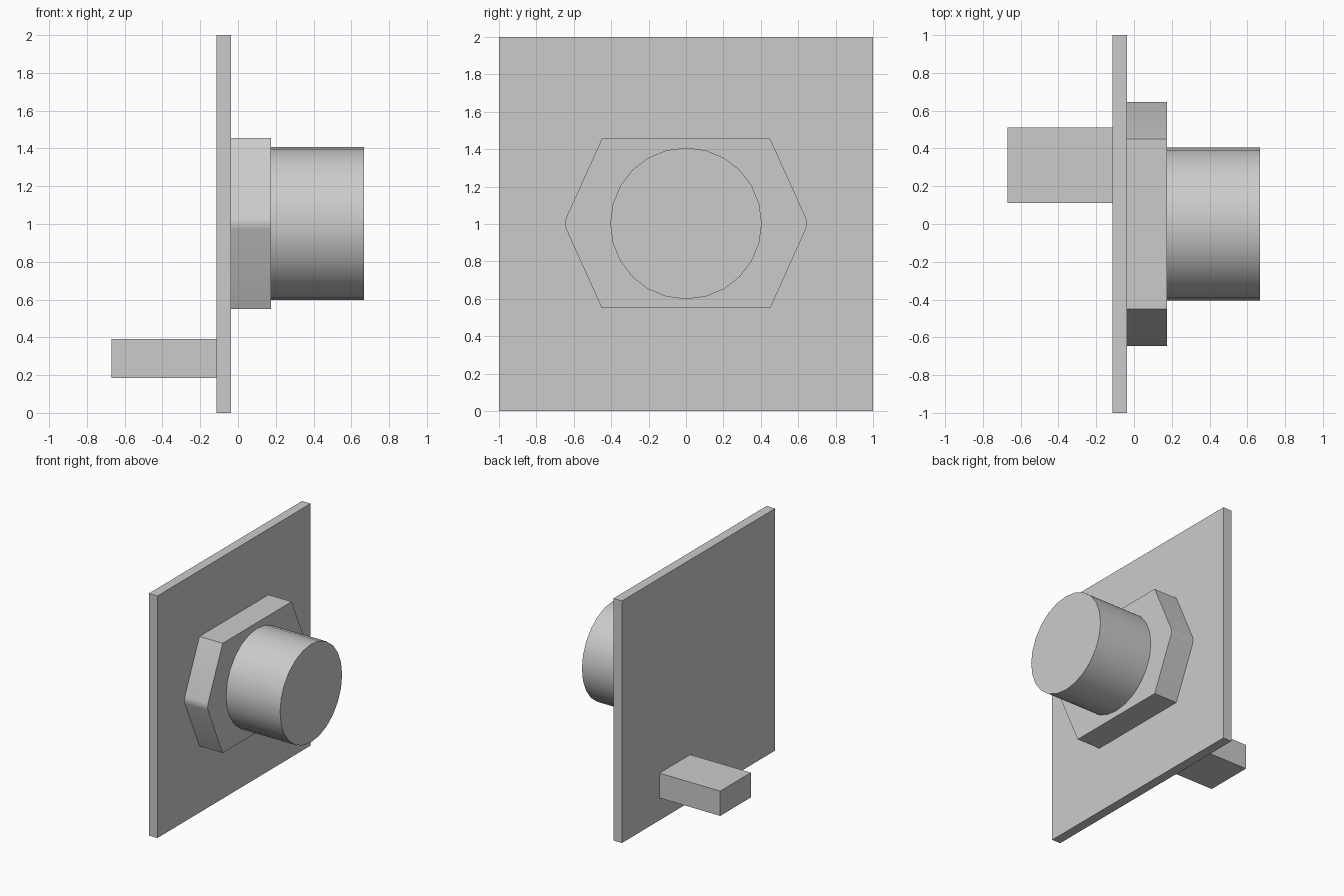
import bpy
import bmesh
import math

cube = bpy.data.objects.get("Cube")
if cube:
    bpy.data.objects.remove(cube, do_unlink=True)

grey = bpy.data.materials.new("plain grey")
grey.use_nodes = True
colour = (0.6, 0.6, 0.6, 1)
grey.diffuse_color = colour
grey.node_tree.nodes["Principled BSDF"].inputs["Base Color"].default_value = colour


def extrude_profile(name, profile, x0, x1, smooth=False):
    """Solid from a (y, z) outline, swept along x."""
    bm = bmesh.new()
    base = bm.faces.new([bm.verts.new((x0, y, z)) for y, z in profile])
    swept = bmesh.ops.extrude_face_region(bm, geom=[base])["geom"]
    moved = [v for v in swept if isinstance(v, bmesh.types.BMVert)]
    bmesh.ops.translate(bm, verts=moved, vec=(x1 - x0, 0, 0))
    bmesh.ops.recalc_face_normals(bm, faces=bm.faces)
    mesh = bpy.data.meshes.new(name)
    bm.to_mesh(mesh)
    bm.free()
    mesh.materials.append(grey)
    obj = bpy.data.objects.new(name, mesh)
    bpy.context.collection.objects.link(obj)
    if smooth:
        bpy.ops.object.select_all(action="DESELECT")
        obj.select_set(True)
        bpy.context.view_layer.objects.active = obj
        bpy.ops.object.shade_smooth_by_angle(angle=math.radians(30))
    return obj


def rectangle(y0, y1, z0, z1):
    return [(y0, z0), (y1, z0), (y1, z1), (y0, z1)]


# Square mounting plate
extrude_profile("mounting_plate", rectangle(-1, 1, 0, 2), -0.115, -0.037)

# Small block on the rear of the plate
extrude_profile("rear_block", rectangle(0.11, 0.51, 0.185, 0.39), -0.67, -0.115)

# Hexagonal collar with softened side corners
mid = 1.003
side = [(0.45, -0.453), (0.641, -0.03), (0.647, 0), (0.641, 0.03), (0.45, 0.453)]
outline = side + [(-y, -z) for y, z in side]
extrude_profile("hex_collar", [(y, z + mid) for y, z in outline], -0.037, 0.175, True)

# Round barrel
sides = 24
circle = [(0.405 * math.cos(math.tau * i / sides), mid + 0.405 * math.sin(math.tau * i / sides))
          for i in range(sides)]
extrude_profile("round_barrel", circle, 0.175, 0.668, True)
